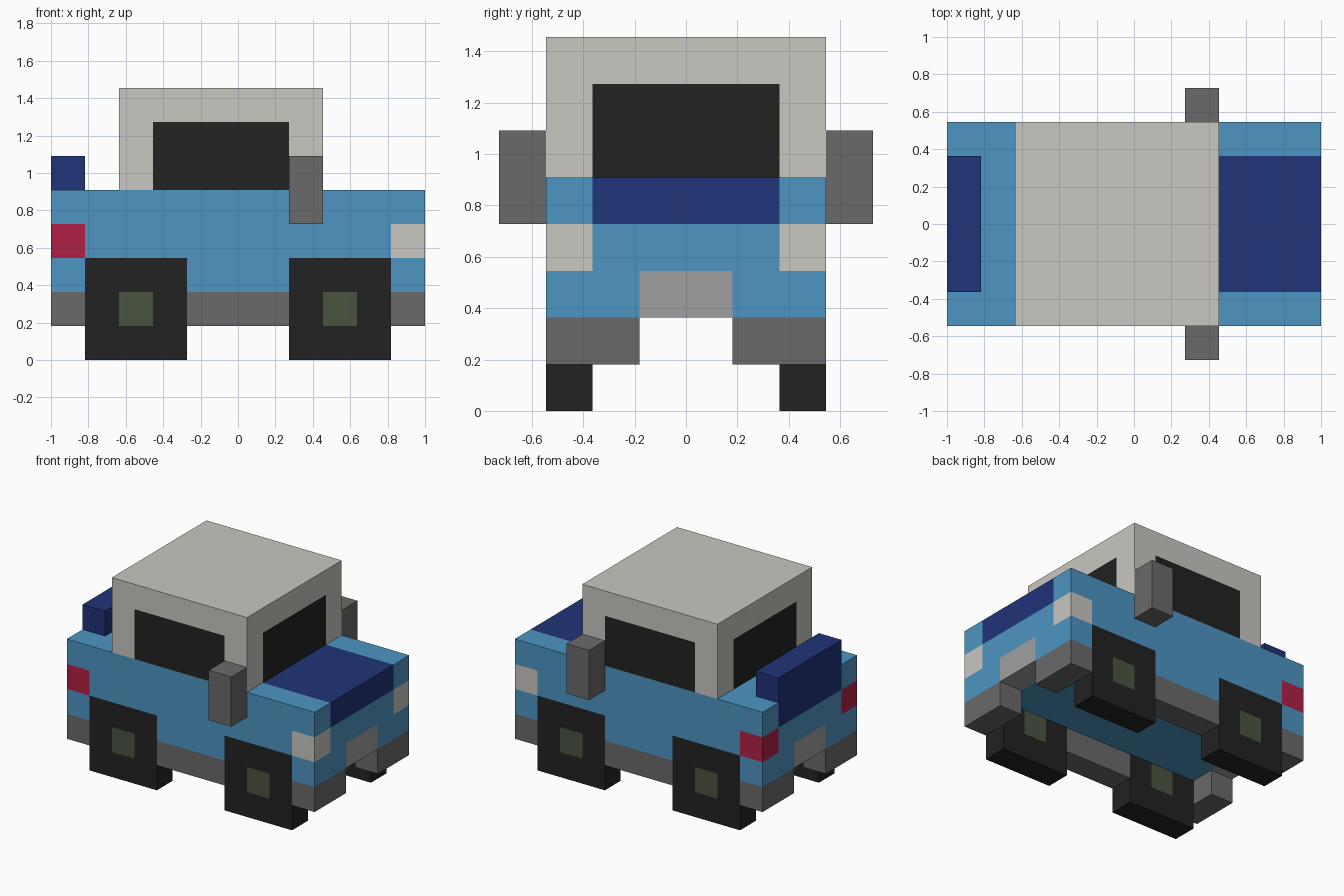
import bpy, bmesh
from mathutils import Vector

if "Cube" in bpy.data.objects:
    bpy.data.objects.remove(bpy.data.objects["Cube"])

U = 2 / 11                      # one block; the car is 11 blocks long


def material(name, hex_code):
    def linear(c):
        return c / 12.92 if c <= 0.04045 else ((c + 0.055) / 1.055) ** 2.4
    m = bpy.data.materials.new(name)
    rgb = [linear(int(hex_code[i:i + 2], 16) / 255) for i in (0, 2, 4)]
    m.diffuse_color = (*rgb, 1)
    m.use_nodes = True
    m.node_tree.nodes["Principled BSDF"].inputs["Base Color"].default_value = m.diffuse_color
    return m


BLUE = material("body blue", "4D95C2")
NAVY = material("navy blue", "203378")
CREAM = material("cream", "C8C7C0")
BLACK = material("black", "222222")
GREY = material("dark grey", "6A6A6A")
SILVER = material("plate grey", "A0A0A0")
RED = material("tail red", "B02045")
HUB = material("hub green", "4A5540")

cells = {}                      # block position -> part name
parts = {}                      # part name -> (materials, paint rule)


def box(name, x, y, z, mats, paint=None):
    """Claim free blocks in the given ranges (x from the rear, y from the middle)."""
    parts[name] = (mats, paint)
    for i in range(*x):
        for j in range(*y):
            for k in range(*z):
                cells.setdefault((i, j, k), name)


def pair(name, x, y, z, mats, paint=None):
    """A box and its mirror image across the car."""
    box("right_" + name, x, (-y[1], -y[0]), z, mats, paint)
    box("left_" + name, x, y, z, mats, paint)


def hub_rule(c, n):             # middle block on the wheel sides
    return abs(n.y) > 0.5 and 1 < c.z < 2 and (2 < c.x < 3 or 8 < c.x < 9)


def window_rule(c, n):          # panes on all four cab walls
    if c.z > 7 or abs(n.z) > 0.5:
        return False
    return 3 < c.x < 7 if abs(n.y) > 0.5 else abs(c.y) < 2


# Wheels with hubs, sills and mirrors
for end, x in (("rear", 1), ("front", 7)):
    pair(end + "_wheel", (x, x + 3), (2, 3), (0, 3), [BLACK, HUB], hub_rule)
pair("sill", (4, 7), (2, 3), (1, 2), [GREY])
pair("mirror", (7, 8), (3, 4), (4, 6), [GREY])

# Bumpers, lamps and number plates at each end
for end, x, lamp in (("rear", 0, RED), ("front", 10, CREAM)):
    pair(end + "_bumper", (x, x + 1), (1, 3), (1, 2), [GREY])
    pair(end + "_lamp", (x, x + 1), (2, 3), (3, 4), [lamp])
    box(end + "_plate", (x, x + 1), (-1, 1), (2, 3), [SILVER])

# Hood, spoiler, cab and the remaining body
box("hood", (8, 11), (-2, 2), (4, 5), [NAVY])
box("spoiler", (0, 1), (-2, 2), (4, 6), [NAVY])
box("cab", (2, 8), (-3, 3), (5, 8), [CREAM, BLACK], window_rule)
box("body", (0, 11), (-3, 3), (2, 5), [BLUE])

# Skin every part with its outward-facing block sides
for name, (mats, paint) in parts.items():
    bm = bmesh.new()
    for cell in [c for c, owner in cells.items() if owner == name]:
        for axis in range(3):
            for sign in (-1, 1):
                n = Vector((0, 0, 0))
                n[axis] = sign
                mid = Vector(cell) + Vector((0.5, 0.5, 0.5))
                if tuple(int(a + b) for a, b in zip(cell, n)) in cells:
                    continue
                a = Vector((0, 0, 0))
                a[(axis + 1) % 3] = 0.5
                b = n.cross(a)
                c = mid + n * 0.5
                f = bm.faces.new([bm.verts.new(c + v) for v in (-a - b, a - b, a + b, b - a)])
                f.material_index = int(bool(paint and paint(c, n)))
    bmesh.ops.remove_doubles(bm, verts=bm.verts, dist=0.001)
    bmesh.ops.dissolve_limit(bm, angle_limit=0.01, verts=bm.verts, edges=bm.edges,
                             delimit={'MATERIAL'})
    bmesh.ops.translate(bm, verts=bm.verts, vec=(-5.5, 0, 0))
    bmesh.ops.scale(bm, verts=bm.verts, vec=(U, U, U))
    mesh = bpy.data.meshes.new(name)
    bm.to_mesh(mesh)
    bm.free()
    for m in mats:
        mesh.materials.append(m)
    bpy.context.collection.objects.link(bpy.data.objects.new(name, mesh))
